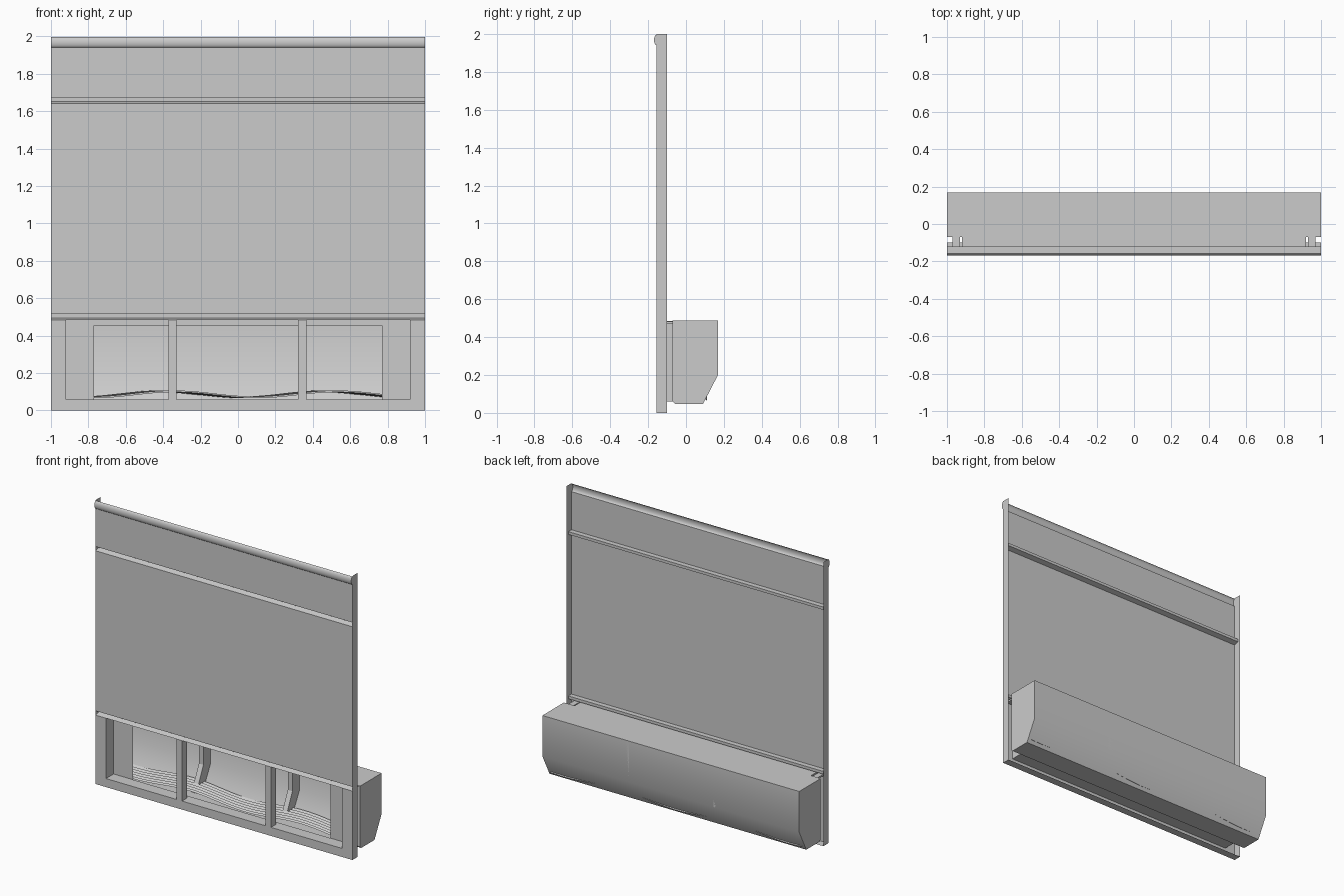
import bpy, bmesh, math

cube = bpy.data.objects.get("Cube")
if cube:
    bpy.data.objects.remove(cube, do_unlink=True)

GREY = (0.6, 0.6, 0.6, 1)
mat = bpy.data.materials.new("neutral grey")
mat.use_nodes = True
mat.diffuse_color = GREY
mat.node_tree.nodes["Principled BSDF"].inputs["Base Color"].default_value = GREY

FRONT, REAR, BACK = -0.155, -0.10, 0.169   # sheet plane, flange edge, box back
NECK = -0.07                               # front plane of the rear box
OPEN_X, LOW, HIGH = 0.92, 0.06, 0.485      # opening in the sheet
INNER_X, INNER_TOP = 0.77, 0.455           # opening in the rear box


def finish(name, bm, smooth=False):
    mesh = bpy.data.meshes.new(name)
    bm.to_mesh(mesh)
    bm.free()
    mesh.materials.append(mat)
    ob = bpy.data.objects.new(name, mesh)
    bpy.context.collection.objects.link(ob)
    if smooth:
        bpy.ops.object.select_all(action='DESELECT')
        ob.select_set(True)
        bpy.context.view_layer.objects.active = ob
        bpy.ops.object.shade_smooth_by_angle(angle=math.radians(40))
    return ob


def sweep(name, profile, x0, x1, closed=False, caps=False, smooth=False):
    """Sweep a (y, z) profile along x."""
    bm = bmesh.new()
    a, b = [[bm.verts.new((x, y, z)) for y, z in profile] for x in (x0, x1)]
    n = len(profile)
    for i in range(n if closed else n - 1):
        j = (i + 1) % n
        bm.faces.new((a[i], b[i], b[j], a[j]))
    if caps:
        bm.faces.new(a)
        bm.faces.new(b[::-1])
    if closed:
        bmesh.ops.recalc_face_normals(bm, faces=bm.faces)
    return finish(name, bm, smooth)


def rect(y0, y1, z0, z1):
    return [(y0, z0), (y1, z0), (y1, z1), (y0, z1)]


def groove(top):
    """Recessed shadow line, listed upward."""
    return [(FRONT, top - 0.03), (-0.12, top - 0.02),
            (-0.12, top), (FRONT, top)]


# Folded face sheet with two grooves and a rounded top nosing
nosing = [(FRONT - 0.014 * math.sin(t), 1.968 - 0.028 * math.cos(t))
          for t in [math.pi * i / 10 for i in range(11)]]
sweep("face_sheet", groove(0.515) + groove(1.672) + nosing, -1, 1, smooth=True)

# Lower frame around the opening
sweep("bottom_rail", [(REAR, 0), (FRONT, 0), (FRONT, LOW)], -1, 1)
for side, s in (("left", 1), ("right", -1)):
    lo, hi = sorted((s * OPEN_X, s))
    sweep(side + "_stile", [(FRONT, LOW), (FRONT, HIGH)], lo, hi)
    # End flange with a rounded front corner at the nosing
    bm = bmesh.new()
    outline = [(REAR, 2), (REAR, 0), (FRONT, 0)] + nosing + [(FRONT, 2)]
    face = bm.faces.new([bm.verts.new((s, y, z)) for y, z in outline])
    face.normal_update()
    if face.normal.x * s < 0:
        face.normal_flip()
    finish(side + "_end_flange", bm)

# Reveal between the sheet opening and the rear box
for name, z in (("sill", LOW), ("head", HIGH)):
    sweep("opening_" + name, [(FRONT, z), (NECK, z)], -OPEN_X, OPEN_X)
for side, s in (("left", 1), ("right", -1)):
    bm = bmesh.new()
    bm.faces.new([bm.verts.new((s * OPEN_X, y, z))
                  for y, z in rect(FRONT, NECK, LOW, HIGH)])
    finish(side + "_reveal", bm)

# Rear box shell with a sloped lower back
shell = [(NECK, LOW), (NECK + 0.012, 0.048), (0.09, 0.048),
         (BACK, 0.2), (BACK, HIGH + 0.003), (NECK, HIGH + 0.003)]
sweep("rear_box", shell, -1, 1, caps=True, smooth=True)
bm = bmesh.new()
rear = bpy.data.objects["rear_box"]
bm.from_mesh(rear.data)
# The front is closed by the separate frame, so shell ends are trimmed to it
bm.to_mesh(rear.data)
bm.free()

# Front frame of the rear box
sweep("box_front_head", [(NECK, INNER_TOP), (NECK, HIGH)], -1, 1)
for side, s in (("left", 1), ("right", -1)):
    lo, hi = sorted((s * INNER_X, s))
    sweep(side + "_box_front", [(NECK, LOW), (NECK, INNER_TOP)], lo, hi)

# Mullions, with ribs following the back wall behind them
for side, x in (("left", 0.343), ("right", -0.35)):
    sweep(side + "_mullion", rect(FRONT, REAR, LOW, HIGH),
          x - 0.022, x + 0.022, closed=True, caps=True)
    rib = [(0.09, 0.05), (BACK, 0.2), (BACK, HIGH),
           (0.09, HIGH), (0.09, 0.22), (0.01, 0.05)]
    sweep(side + "_back_rib", rib, x - 0.018, x + 0.018, closed=True, caps=True)

# Rippled bed on the floor of the box
bm = bmesh.new()
rows, cols = 13, 60
grid = []
for r in range(rows):
    y = NECK + 0.18 * r / (rows - 1)
    row = []
    for c in range(cols + 1):
        x = -0.98 + 1.96 * c / cols
        wave = math.cos(math.tau * (x + 0.37 + 0.5 * y) / 0.87)
        ridge = 0.009 * (r % 2)
        row.append(bm.verts.new((x, y, 0.082 + 0.016 * wave + ridge)))
    grid.append(row)
for low, high in zip(grid, grid[1:]):
    for c in range(cols):
        bm.faces.new((low[c], low[c + 1], high[c + 1], high[c]))
finish("rippled_bed", bm, smooth=True)

# Small brackets tying the box to the sheet
for side, x in (("left", 0.95), ("right", -0.95)):
    sweep(side + "_bracket", rect(FRONT, NECK, 0.47, 0.482),
          x - 0.02, x + 0.02, closed=True, caps=True)
